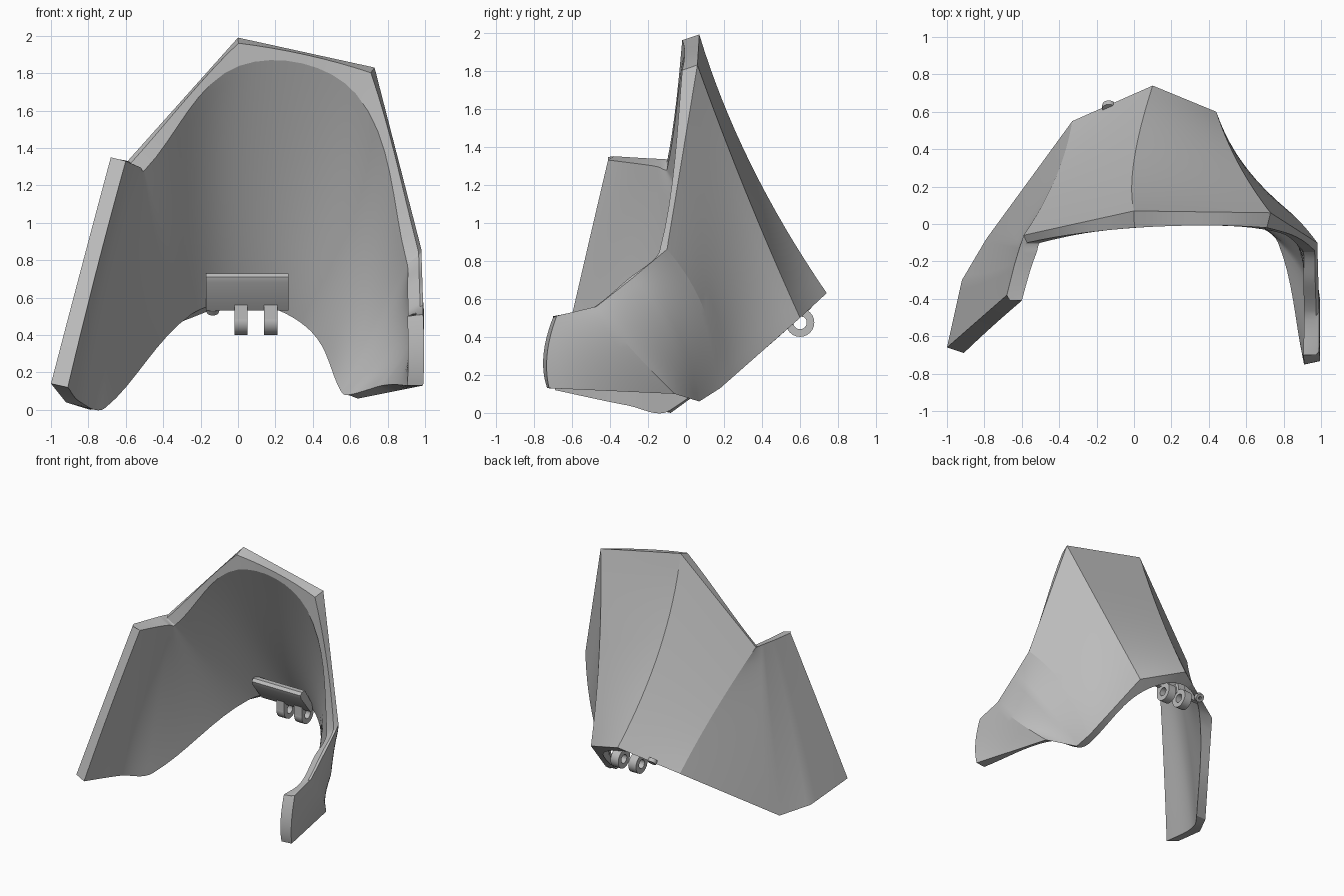
import bpy, bmesh, math
from mathutils import Vector as V

cube = bpy.data.objects.get("Cube")
if cube:
    bpy.data.objects.remove(cube)

grey = bpy.data.materials.new("plain grey")
grey.use_nodes = True
COLOUR = (0.5, 0.5, 0.5, 1)
grey.diffuse_color = COLOUR
grey.node_tree.nodes["Principled BSDF"].inputs["Base Color"].default_value = COLOUR


def finish(bm, name, angle=16):
    bmesh.ops.recalc_face_normals(bm, faces=bm.faces)
    mesh = bpy.data.meshes.new(name)
    bm.to_mesh(mesh)
    bm.free()
    obj = bpy.data.objects.new(name, mesh)
    bpy.context.scene.collection.objects.link(obj)
    mesh.materials.append(grey)
    bpy.ops.object.select_all(action='DESELECT')
    bpy.context.view_layer.objects.active = obj
    obj.select_set(True)
    bpy.ops.object.shade_smooth_by_angle(angle=math.radians(angle))
    return obj


def vecs(points):
    return [V(p) for p in points]


def straight(points, n):
    """Subdivide a polyline and keep its corners."""
    out = [a.lerp(b, i / n) for a, b in zip(points, points[1:]) for i in range(n)]
    return out + [points[-1]]


def rounded(points, n):
    """Smooth curve through the same points, without overshoot."""
    p = [points[0]] + points + [points[-1]]
    out = []
    for k in range(1, len(p) - 2):
        a, b, c, d = p[k - 1:k + 3]
        length = (c - b).length
        start, end = (c - a).normalized() * length, (d - b).normalized() * length
        for i in range(n):
            t = i / n
            s = 1 - t
            out.append(b * s * s * (1 + 2 * t) + c * t * t * (3 - 2 * t)
                       + start * t * s * s - end * t * t * s)
    return out + [points[-1]]


def bowed(a, m, b, rows):
    """Curve from a to b passing through m."""
    return [a * (1 - t) * (1 - 2 * t) + m * 4 * t * (1 - t) + b * t * (2 * t - 1)
            for t in (i / rows for i in range(rows + 1))]


# Shell: crest, waist and hem lines, from the right flap round to the left wing
crest = vecs([(-.68, -.38, 1.35), (-.64, -.22, 1.34), (-.61, -.12, 1.335), (-.59, -.06, 1.33),
              (0, .07, 1.99), (.73, .06, 1.83), (.98, -.1, .86),
              (.985, -.28, .71), (.99, -.47, .56), (.99, -.68, .51)])
waist = vecs([(-.84, -.52, .75), (-.78, -.28, .69), (-.69, -.09, .68), (-.42, .245, .86),
              (0, .34, 1.31), (.56, .32, 1.15), (.79, .1, .53),
              (.89, -.07, .42), (.97, -.3, .35), (.995, -.73, .31)])
hem = vecs([(-1, -.66, .14), (-.92, -.3, .04), (-.79, -.08, 0), (-.33, .55, .46),
            (.1, .74, .63), (.44, .6, .5), (.6, .18, .13),
            (.64, .07, .06), (.84, -.06, .1), (.99, -.72, .13)])
# Wall thickness at the crest and the hem; the wall is thinner between them
crest_in = vecs([(.08, -.03, -.02), (.085, -.03, -.03), (.09, -.03, -.04), (.09, -.04, -.05),
                 (.01, -.09, -.15), (-.1, -.08, -.14), (-.08, -.04, -.06),
                 (-.08, -.03, -.05), (-.08, -.02, -.04), (-.085, -.02, -.01)])
hem_in = vecs([(.09, -.03, -.02), (.08, -.01, 0), (.08, -.01, .01), (.08, -.06, .05),
               (-.02, -.09, -.06), (-.05, -.09, -.08), (-.05, -.06, -.03),
               (-.05, -.03, .02), (-.07, -.04, .03), (-.085, -.01, 0)])
waist_in = [(a + b) * .32 for a, b in zip(crest_in, hem_in)]
waist_in[0], waist_in[-1] = crest_in[0], crest_in[-1]

N, ROWS = 8, 16
outer = [straight(line, N) for line in (crest, waist, hem)]
inner = [rounded([p + o for p, o in zip(line, off)], N)
         for line, off in ((crest, crest_in), (waist, waist_in), (hem, hem_in))]

bm = bmesh.new()
loops = []
for k in range(len(outer[0])):
    top, inside = outer[0][k], inner[0][k]
    d = inside - top
    bevel = top + V((d.x * .2, d.y, d.z * .2))
    section = bowed(*[line[k] for line in outer], ROWS)
    section += bowed(*[line[k] for line in inner], ROWS)[::-1]
    section.append(bevel)
    loops.append([bm.verts.new(p) for p in section])
size = len(loops[0])
for a, b in zip(loops, loops[1:]):
    for i in range(size):
        j = (i + 1) % size
        bm.faces.new((a[i], a[j], b[j], b[i]))
# Close the two front edges in strips
for end in (loops[0], loops[-1]):
    for i in range(ROWS):
        bm.faces.new((end[i], end[i + 1], end[size - 3 - i], end[size - 2 - i]))
    bm.faces.new((end[0], end[size - 2], end[size - 1]))
finish(bm, "shell")


def extrude_profile(name, profile, x0, x1):
    """Extrude a (y, z) outline along x."""
    bm = bmesh.new()
    face = bm.faces.new([bm.verts.new((x0, y, z)) for y, z in profile])
    ext = bmesh.ops.extrude_face_region(bm, geom=[face])["geom"]
    bmesh.ops.translate(bm, verts=[v for v in ext if isinstance(v, bmesh.types.BMVert)],
                        vec=(x1 - x0, 0, 0))
    return finish(bm, name, 30)


def hinge_ring(name, width, r_out, r_in, location, n=24):
    """Ring with its hole along x."""
    bm = bmesh.new()
    rings = []
    for i in range(n):
        c, s = math.cos(math.tau * i / n), math.sin(math.tau * i / n)
        rings.append([bm.verts.new((x, r * c, r * s))
                      for x, r in ((0, r_out), (width, r_out), (width, r_in), (0, r_in))])
    for a, b in zip(rings, rings[1:] + rings[:1]):
        for i in range(4):
            j = (i + 1) % 4
            bm.faces.new((a[i], a[j], b[j], b[i]))
    ring = finish(bm, name, 30)
    ring.location = location
    return ring


# Hinge bracket under the back hem
extrude_profile("hinge_plate", [(.43, .68), (.42, .71), (.44, .73), (.48, .73),
                                (.57, .59), (.58, .53), (.55, .53)], -.17, .27)
tab = hinge_ring("hinge_pin_tab", .03, .035, .012, (-.135, .615, .55))
tab.rotation_mode = 'YXZ'
tab.rotation_euler = (math.radians(45), math.radians(90), 0)
for side, x in (("right", -.02), ("left", .14)):
    hinge_ring(side + "_hinge_ring", .07, .075, .035, (x, .6, .475))
    extrude_profile(side + "_hinge_arm", [(.526, .475), (.526, .62), (.59, .62), (.6, .545),
                                          (.56, .53)], x, x + .07)
